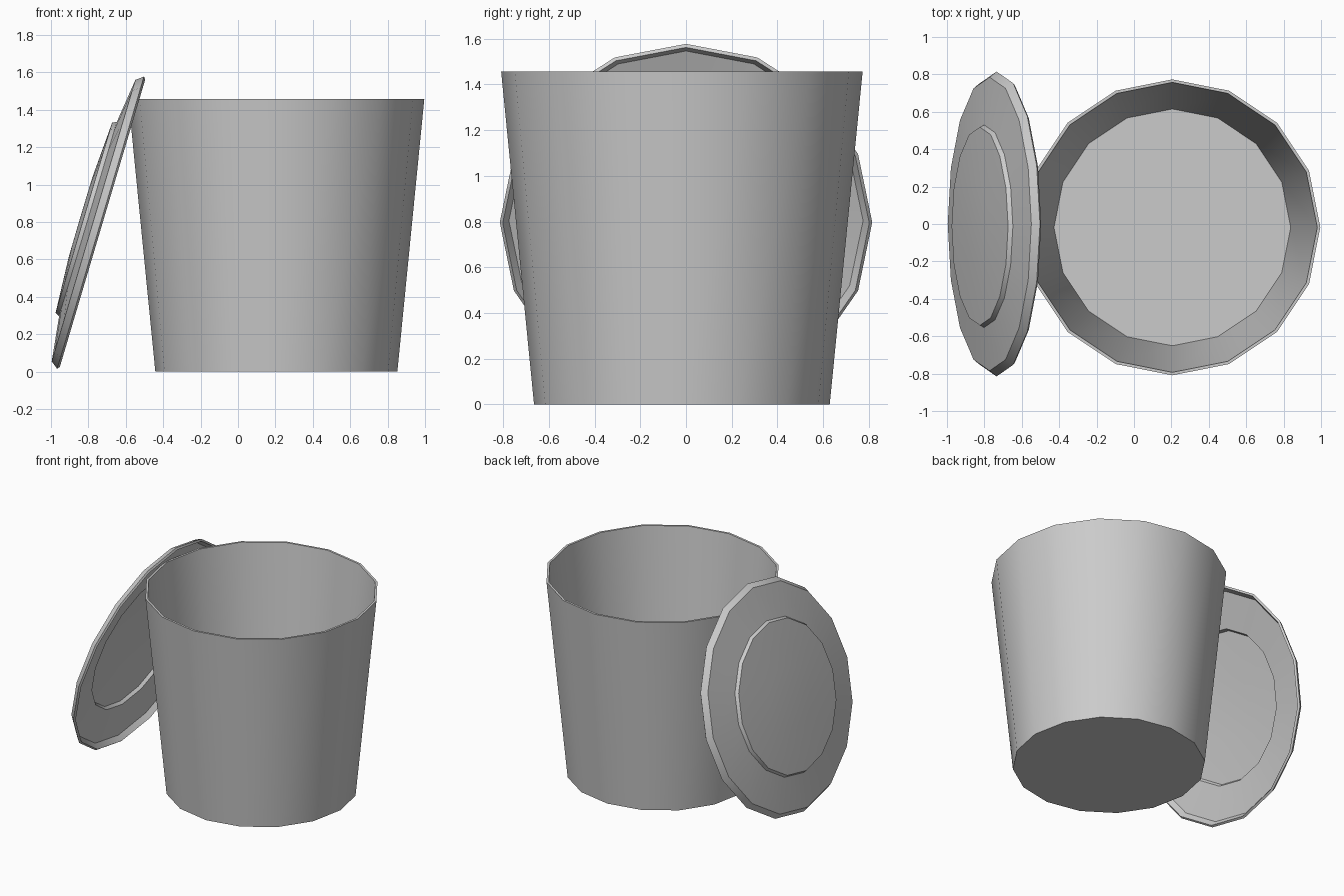
import bpy, bmesh
from math import sin, cos, pi, radians

if "Cube" in bpy.data.objects:
    bpy.data.objects.remove(bpy.data.objects["Cube"])

SIDES = 16


def lathe(name, profile, location, tilt=0.0):
    """Spin a profile of (radius, height, y shift) points about local z."""
    bm = bmesh.new()
    rings = []
    for r, h, dy in profile:
        if r == 0:
            rings.append([bm.verts.new((0, dy, h))] * SIDES)
        else:
            rings.append([bm.verts.new((r * cos(2 * pi * i / SIDES),
                                        r * sin(2 * pi * i / SIDES) + dy, h))
                          for i in range(SIDES)])
    for a, b in zip(rings, rings[1:]):
        for i in range(SIDES):
            j = (i + 1) % SIDES
            corners = list(dict.fromkeys((a[i], a[j], b[j], b[i])))
            bm.faces.new(corners)
    bmesh.ops.recalc_face_normals(bm, faces=bm.faces[:])
    mesh = bpy.data.meshes.new(name)
    bm.to_mesh(mesh)
    bm.free()
    obj = bpy.data.objects.new(name, mesh)
    bpy.context.collection.objects.link(obj)
    obj.location = location
    obj.rotation_euler = (0, tilt, 0)
    bpy.ops.object.select_all(action='DESELECT')
    obj.select_set(True)
    bpy.context.view_layer.objects.active = obj
    bpy.ops.object.shade_smooth_by_angle(angle=radians(30))
    return obj


# Tapered open bucket with a thin wall and floor
lathe("bucket", [(0, 0, 0), (0.647, 0, 0), (0.791, 1.457, 0),
                 (0.775, 1.457, 0), (0.633, 0.015, 0), (0, 0.015, 0)],
      (0.205, -0.018, 0))

# Thin domed lid with a raised centre, hollow beneath, leaning on the bucket
K = -0.012
lathe("lid", [(0, 0.114, K), (0.22, 0.113, K), (0.53, 0.095, K),
              (0.542, 0.072, K), (0.785, 0.041, 0), (0.815, 0.002, 0),
              (0.802, -0.009, 0), (0.775, 0.027, 0), (0.53, 0.058, K),
              (0.518, 0.081, K), (0.22, 0.099, K), (0, 0.100, K)],
      (-0.733, 0, 0.796), radians(-73.45))
